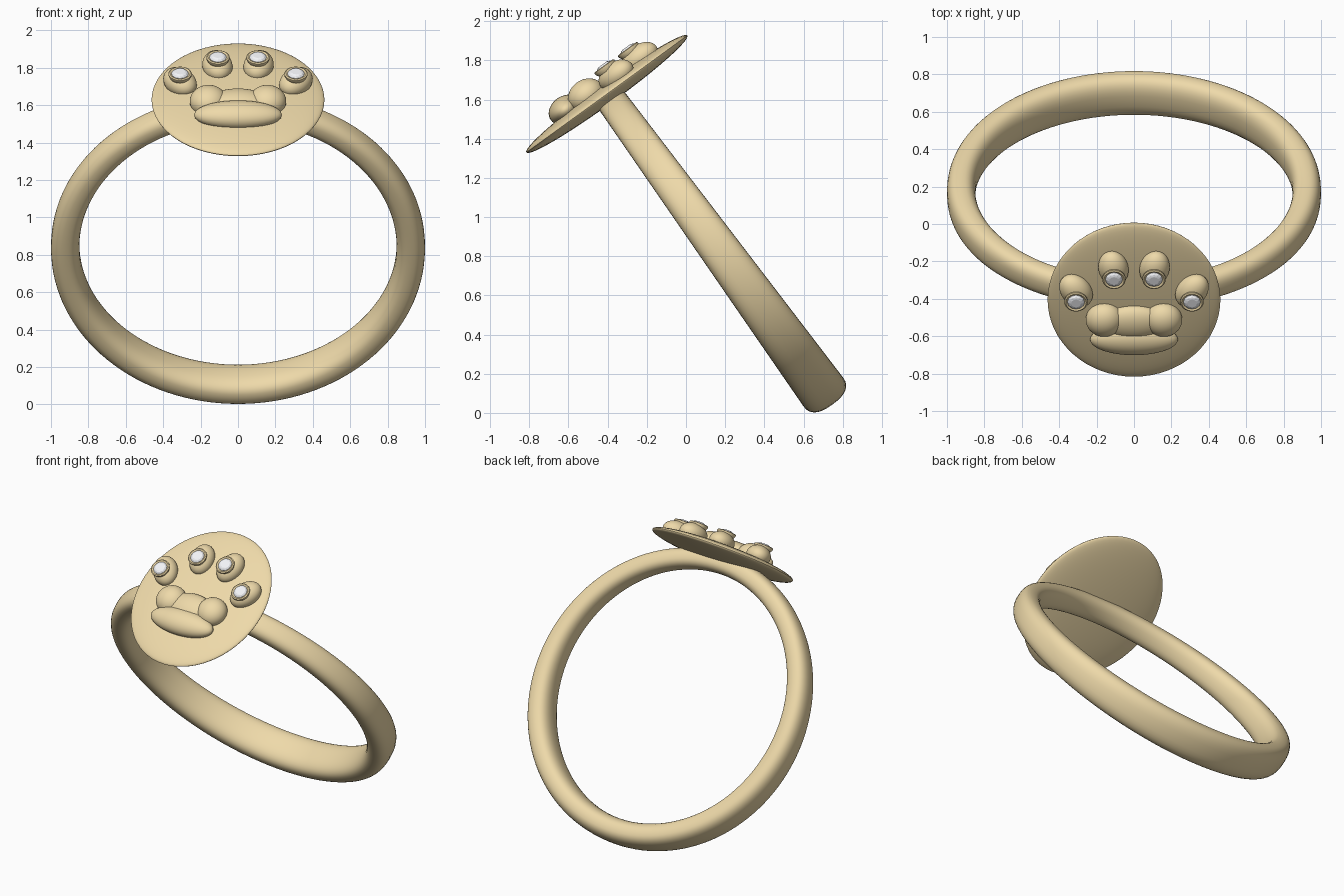
import bpy, bmesh, math
from mathutils import Matrix, Vector

if "Cube" in bpy.data.objects:
    bpy.data.objects.remove(bpy.data.objects["Cube"])

TILT = Matrix.Rotation(math.radians(36), 4, 'X')   # whole ring leans forward
YC = 0.63                                          # ring centre line before the tilt
DISC_Z = 1.555


def material(name, rgb):
    m = bpy.data.materials.new(name)
    m.diffuse_color = (*rgb, 1)
    m.use_nodes = True
    m.node_tree.nodes["Principled BSDF"].inputs["Base Color"].default_value = m.diffuse_color
    return m


GOLD = material("gold", (0.86, 0.70, 0.40))
WHITE = material("clear_stone", (0.90, 0.91, 0.94))


def finish(name, bm, mat, smooth=True, angle=40):
    bmesh.ops.recalc_face_normals(bm, faces=bm.faces)
    me = bpy.data.meshes.new(name)
    bm.to_mesh(me)
    bm.free()
    me.transform(TILT)
    ob = bpy.data.objects.new(name, me)
    bpy.context.collection.objects.link(ob)
    me.materials.append(mat)
    if smooth:
        bpy.ops.object.select_all(action='DESELECT')
        ob.select_set(True)
        bpy.context.view_layer.objects.active = ob
        bpy.ops.object.shade_smooth_by_angle(angle=math.radians(angle))
    return ob


def ellipsoid(name, loc, radii, turn=0.0, seg=40):
    bm = bmesh.new()
    bmesh.ops.create_uvsphere(bm, u_segments=seg, v_segments=seg // 2, radius=1)
    bm.transform(Matrix.Translation(loc) @ Matrix.Rotation(turn, 4, 'Z')
                 @ Matrix.Diagonal((*radii, 1)))
    return finish(name, bm, GOLD)


def lathe(name, profile, loc, mat, steps, closed=False, smooth=True):
    """Spin (radius, height) points around the local z axis."""
    bm = bmesh.new()
    loops = []
    for i in range(steps):
        a = math.tau * i / steps
        loops.append([bm.verts.new(Vector(loc) + Vector((r * math.cos(a), r * math.sin(a), h)))
                      for r, h in profile])
    n = len(profile)
    for i in range(steps):
        p, q = loops[i], loops[(i + 1) % steps]
        for j in range(n if closed else n - 1):
            k = (j + 1) % n
            bm.faces.new((p[j], q[j], q[k], p[k]))
    if not closed:
        bm.faces.new([l[0] for l in loops])
        bm.faces.new([l[-1] for l in loops])
    return finish(name, bm, mat, smooth)


# Band: rounded cross-section, widening from the top to the bottom
def band(steps=128, sec=32):
    bm = bmesh.new()
    loops = []
    for i in range(steps):
        a = math.tau * i / steps
        t = (1 - math.sin(a)) / 2                   # 0 at top, 1 at bottom
        half_w = 0.08 + 0.045 * t
        half_t = 0.065 + 0.03 * t - 0.015 * t * t
        loop = []
        for j in range(sec):
            b = math.tau * j / sec
            c, s = math.cos(b), math.sin(b)
            u = half_w * math.copysign(abs(c) ** 0.8, c)
            v = half_t * (math.copysign(abs(s) ** 0.8, s) - 1)
            loop.append(bm.verts.new(((1.0 + v) * math.cos(a), YC + u,
                                      0.58 + (0.985 + v) * math.sin(a))))
        loops.append(loop)
    for i in range(steps):
        p, q = loops[i], loops[(i + 1) % steps]
        for j in range(sec):
            k = (j + 1) % sec
            bm.faces.new((p[j], q[j], q[k], p[k]))
    finish("ring_band", bm, GOLD)


band()

# Lens-shaped plate on top of the band
ellipsoid("top_plate", (0, YC, DISC_Z), (0.462, 0.508, 0.05), seg=64)

# Palm of the paw: wide heel, middle bridge and two lobes
ellipsoid("palm_heel", (0, 0.41, 1.615), (0.235, 0.09, 0.07))
ellipsoid("palm_bridge", (0, 0.52, 1.61), (0.17, 0.105, 0.065))

for side, sx in (("left", -1), ("right", 1)):
    ellipsoid(f"palm_lobe_{side}", (sx * 0.158, 0.54, 1.612), (0.10, 0.098, 0.08), sx * -0.3)

    # Toes, each with a rimmed stone
    for kind, x, y, gx, gy, turn in (("outer", 0.31, 0.725, 0.31, 0.702, 35),
                                     ("inner", 0.11, 0.872, 0.107, 0.851, 10)):
        name = f"{kind}_toe_{side}"
        ellipsoid(name, (sx * x, y, 1.605), (0.08, 0.107, 0.068),
                  math.radians(-sx * turn))
        spot = (sx * gx, gy, 1.665)
        rim = [(0.044, -0.015), (0.052, -0.015), (0.062, 0.004), (0.062, 0.012),
               (0.055, 0.016), (0.044, 0.010)]
        lathe(f"{name}_stone_rim", rim, spot, GOLD, 32, closed=True)
        stone = [(0.012, -0.03), (0.046, 0.008), (0.046, 0.012), (0.037, 0.021), (0.026, 0.025)]
        lathe(f"{name}_stone", stone, spot, WHITE, 12, smooth=False)
